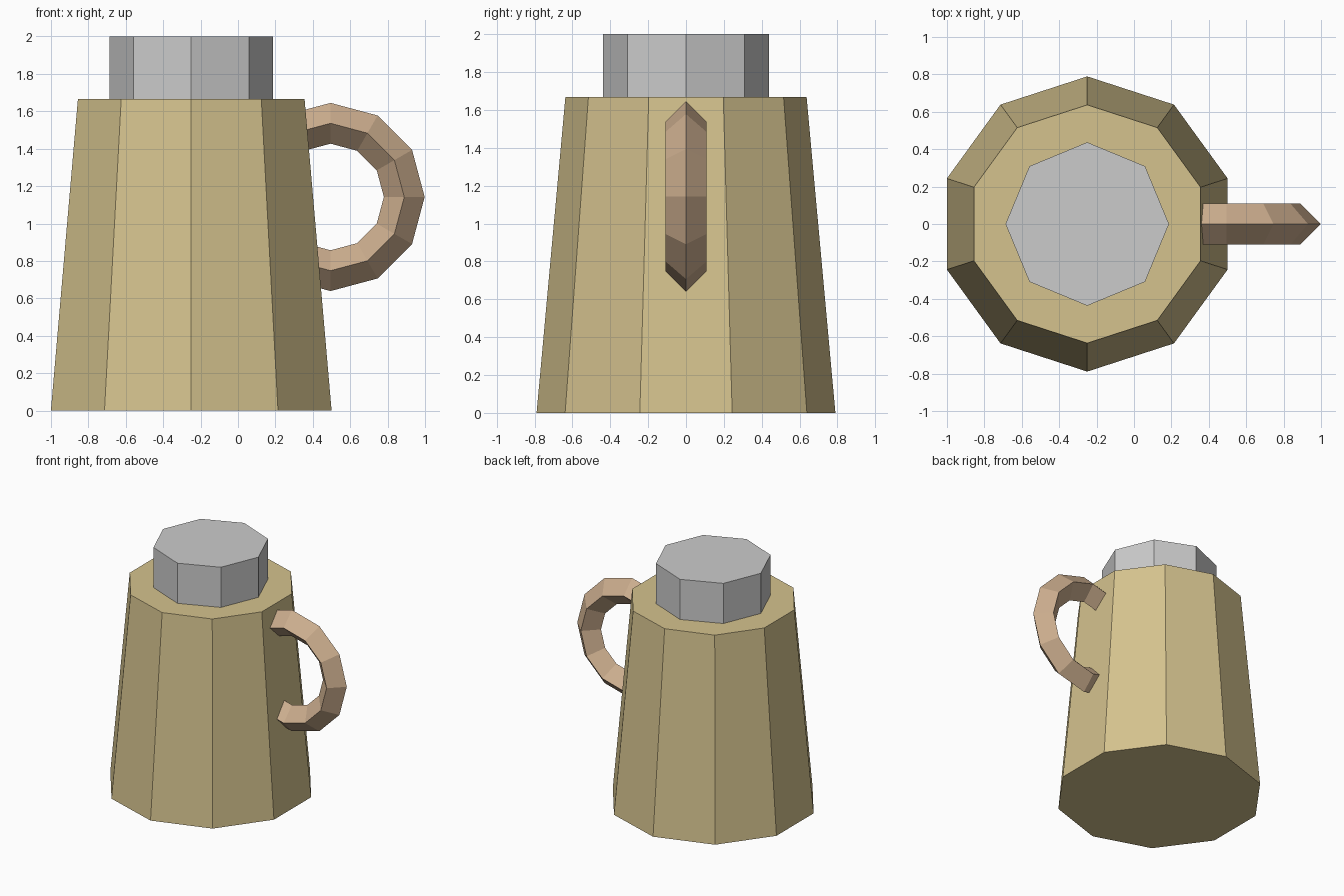
import bpy
from math import pi

if "Cube" in bpy.data.objects:
    bpy.data.objects.remove(bpy.data.objects["Cube"])


def finish(name, color=None):
    obj = bpy.context.object
    obj.name = name
    if color:
        mat = bpy.data.materials.new(name + "_material")
        mat.diffuse_color = (*color, 1)
        mat.use_nodes = True
        mat.node_tree.nodes["Principled BSDF"].inputs["Base Color"].default_value = mat.diffuse_color
        obj.data.materials.append(mat)
    return obj


def prism(name, sides, r_bottom, r_top, z0, z1, color=None):
    bpy.ops.mesh.primitive_cone_add(
        vertices=sides, radius1=r_bottom, radius2=r_top, depth=z1 - z0,
        location=(AXIS_X, 0, (z0 + z1) / 2))
    return finish(name, color)


AXIS_X = -0.25   # body is offset so that body and handle together are centred
BODY_TOP = 1.667

# Tapered ten-sided body
prism("body", 10, 0.789, 0.637, 0, BODY_TOP, (0.66, 0.54, 0.27))

# Eight-sided lid
prism("lid", 8, 0.437, 0.437, BODY_TOP, 2.0)

# Ring handle with diamond section, partly sunk into the body
bpy.ops.mesh.primitive_torus_add(
    major_segments=12, minor_segments=4, major_radius=0.394, minor_radius=0.109,
    location=(0.495, 0, 1.142), rotation=(pi / 2, 0, 0))
finish("handle", (0.60, 0.42, 0.27))
